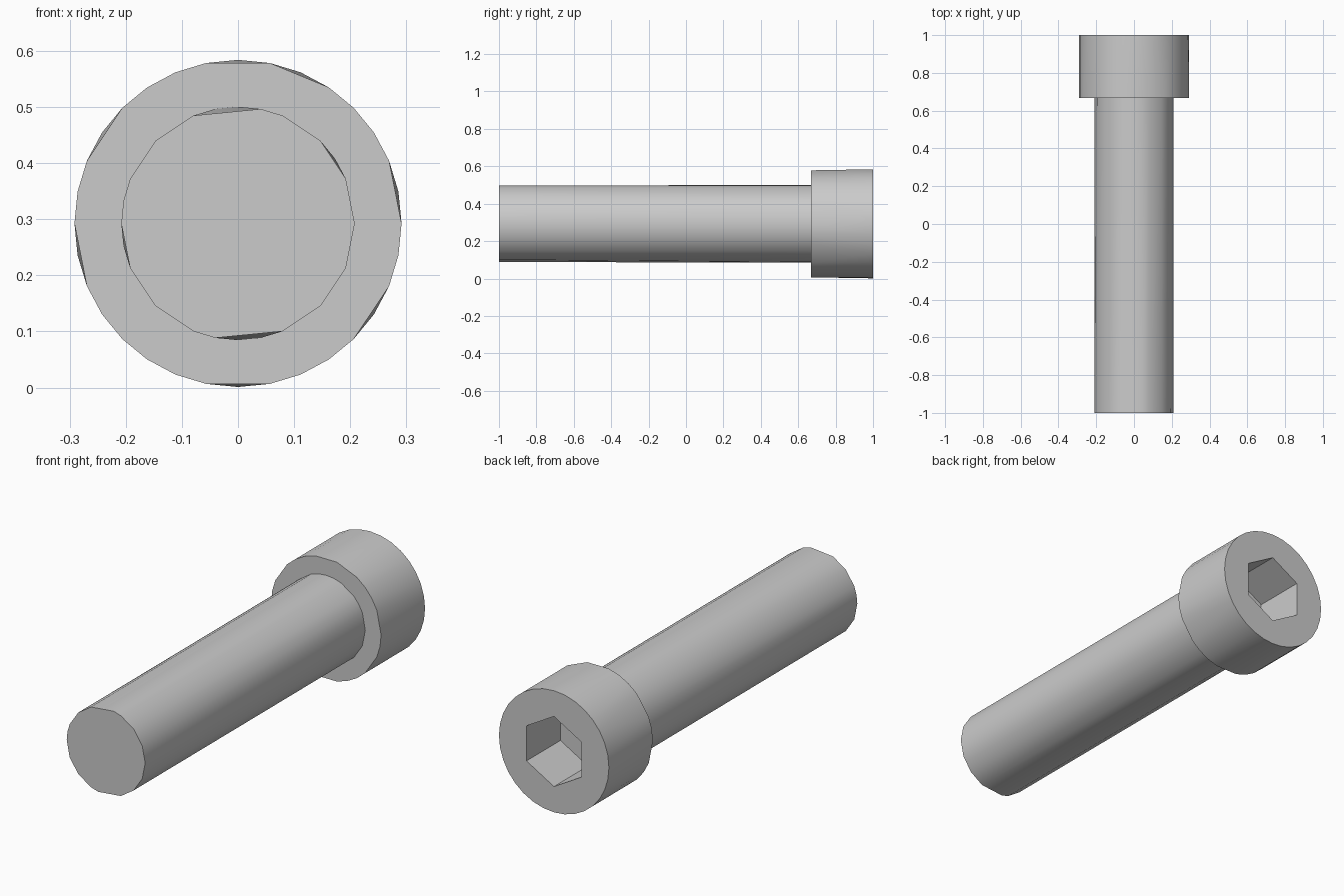
import bpy, bmesh
from math import sin, cos, tau, radians

if "Cube" in bpy.data.objects:
    bpy.data.objects.remove(bpy.data.objects["Cube"])

CZ = 0.2925          # height of the bolt axis
SEG = 32


def ring(radius, y, keep, seg=SEG, start=0.0):
    """Points around the bolt axis at depth y."""
    return [(radius * cos(start + tau * k / seg), y,
             CZ + radius * sin(start + tau * k / seg)) for k in keep]


def prism(name, points):
    """Convex solid spanning two end rings, with single n-gon caps."""
    bm = bmesh.new()
    for p in points:
        bm.verts.new(p)
    bmesh.ops.convex_hull(bm, input=bm.verts[:])
    bmesh.ops.dissolve_limit(bm, angle_limit=0.005, verts=bm.verts[:], edges=bm.edges[:])
    bmesh.ops.recalc_face_normals(bm, faces=bm.faces[:])
    me = bpy.data.meshes.new(name)
    bm.to_mesh(me)
    bm.free()
    ob = bpy.data.objects.new(name, me)
    bpy.context.collection.objects.link(ob)
    return ob


def smooth(ob):
    bpy.ops.object.select_all(action='DESELECT')
    ob.select_set(True)
    bpy.context.view_layer.objects.active = ob
    bpy.ops.object.shade_smooth_by_angle(angle=radians(35))


def without(*skip):
    return [k for k in range(SEG) if k not in skip]


# Shaft: coarser, slightly uneven facets at the tip
tip = [0, 2, 4, 6, 7, 10, 12, 14, 15, 16, 18, 20, 22, 23, 26, 28, 30]
neck = [0, 2, 3, 4, 6, 7, 8, 9, 10, 12, 14, 16, 17, 18, 20, 22, 24, 25, 26, 28, 30]
shaft = prism("shaft", ring(0.208, -1.0, tip) + ring(0.208, 0.667, neck))
smooth(shaft)

# Head: a few facets clipped on the shoulder side
head = prism("head", ring(0.2915, 0.667, without(1, 6, 8, 13, 17, 24, 29))
             + ring(0.2915, 1.0, range(SEG)))

# Hexagonal socket cut into the head
cutter = prism("socket_cutter", ring(0.168, 0.743, range(6), 6, tau / 4)
               + ring(0.168, 1.1, range(6), 6, tau / 4))
cutter.hide_render = True
cutter.hide_set(True)
cut = head.modifiers.new("socket", 'BOOLEAN')
cut.operation = 'DIFFERENCE'
cut.solver = 'EXACT'
cut.object = cutter
bpy.context.view_layer.objects.active = head
bpy.ops.object.modifier_apply(modifier=cut.name)
bpy.data.objects.remove(cutter)
smooth(head)
